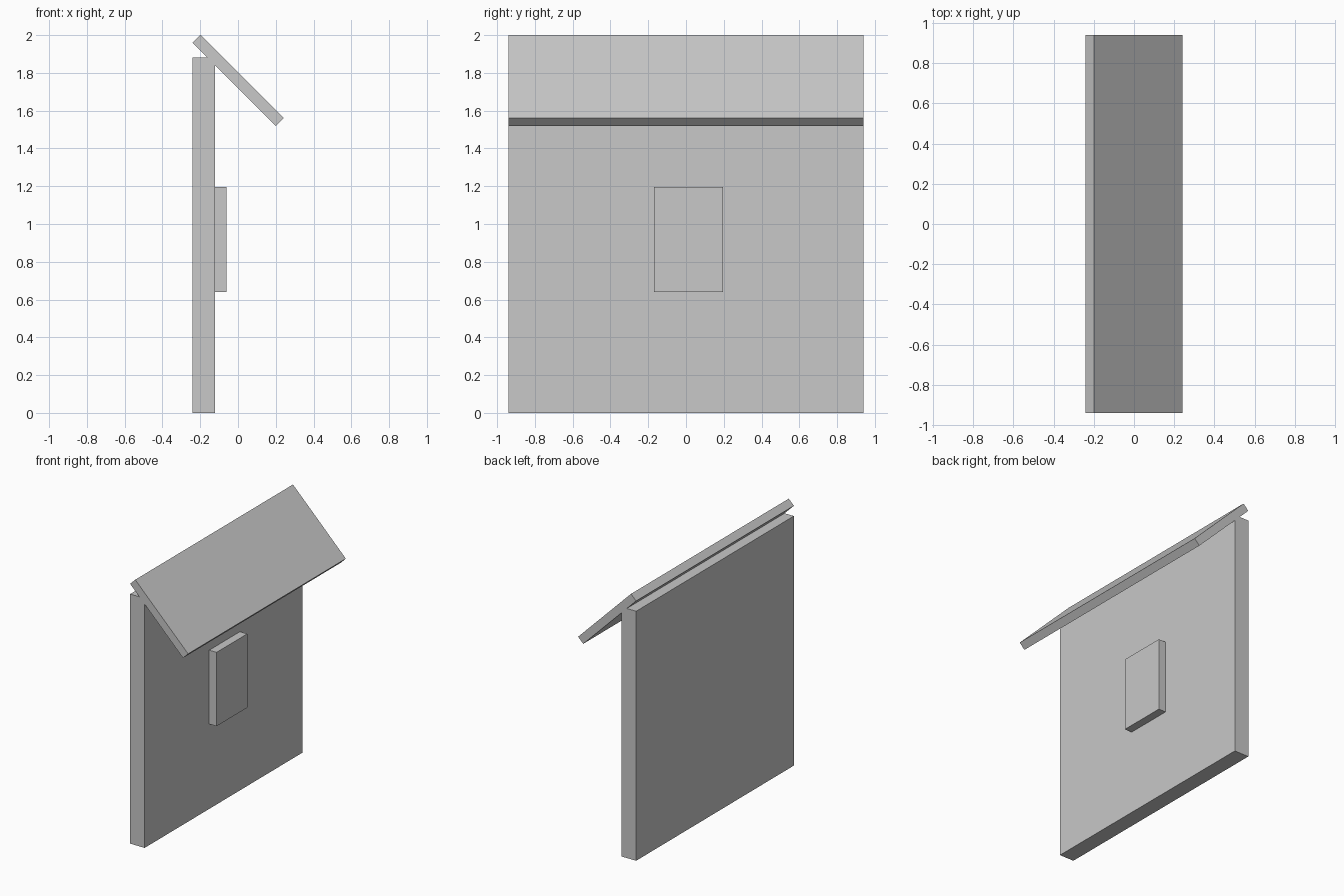
import bpy
import math
from mathutils import Vector

cube = bpy.data.objects.get("Cube")
if cube:
    bpy.data.objects.remove(cube, do_unlink=True)

# Single plain grey material
GREY = (0.58, 0.58, 0.58, 1.0)
grey = bpy.data.materials.new("plain_grey")
grey.use_nodes = True
grey.diffuse_color = GREY
grey.node_tree.nodes["Principled BSDF"].inputs["Base Color"].default_value = GREY


def box(name, low, high, tilt=0.0):
    """Box between two corners, tilted about its own centre around the y axis."""
    low, high = Vector(low), Vector(high)
    bpy.ops.mesh.primitive_cube_add(size=1, location=(low + high) / 2)
    obj = bpy.context.object
    obj.name = obj.data.name = name
    obj.scale = high - low
    obj.rotation_euler.y = tilt
    obj.data.materials.append(grey)
    return obj


HALF_LENGTH = 0.94

# Upright wall slab
box("wall", (-0.242, -HALF_LENGTH, 0), (-0.121, HALF_LENGTH, 1.882))

# Raised panel on the sheltered side of the wall
box("wall_panel", (-0.122, -0.17, 0.64), (-0.06, 0.196, 1.197))

# Sloping roof board resting on the wall top
long_half, thick_half = 0.312, 0.03
box("roof_board",
    (-long_half, -HALF_LENGTH, 1.76 - thick_half),
    (long_half, HALF_LENGTH, 1.76 + thick_half),
    tilt=math.radians(45))
